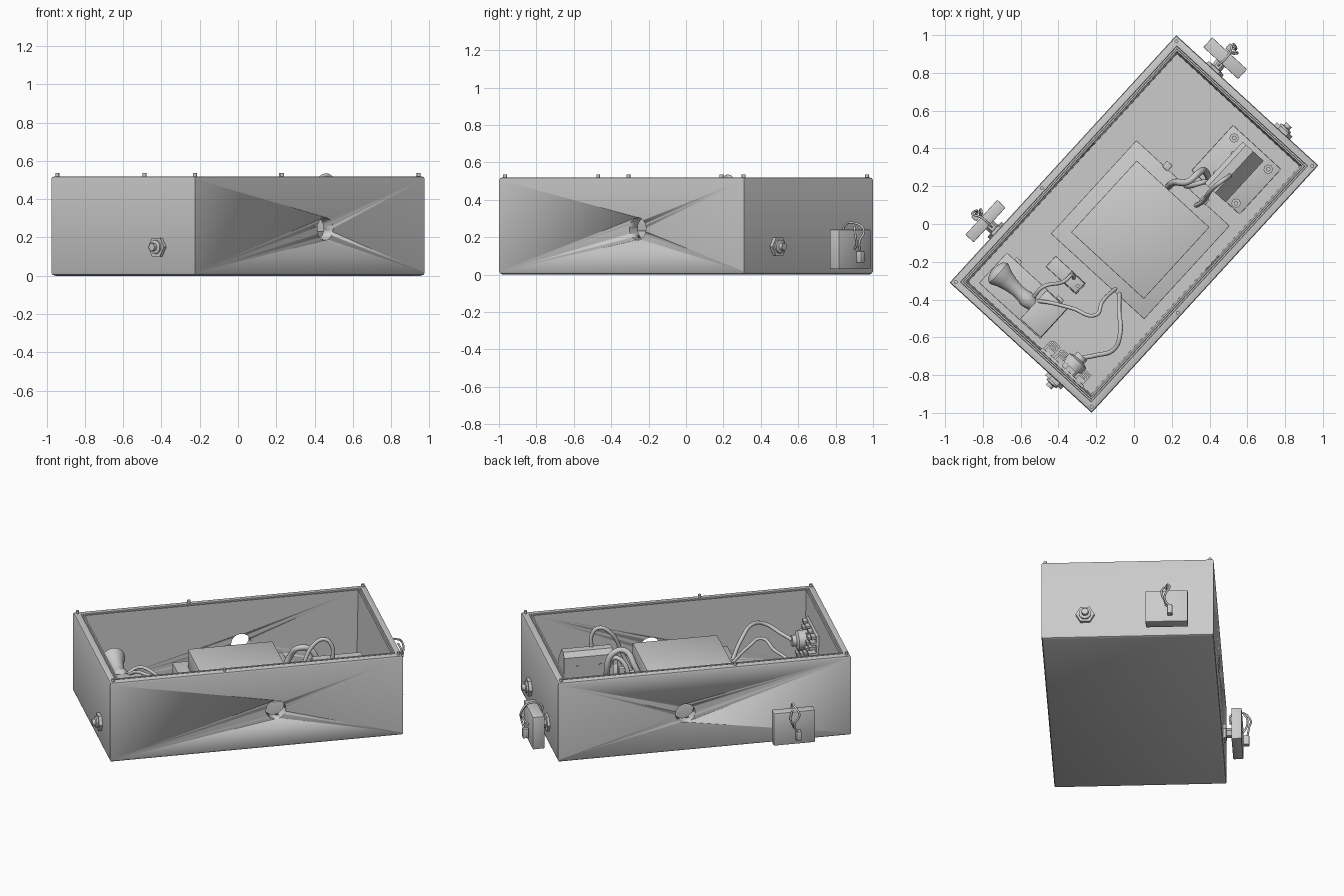
import bpy, bmesh, math
from mathutils import Matrix, Vector

if "Cube" in bpy.data.objects:
    bpy.data.objects.remove(bpy.data.objects["Cube"])

# Everything is built along the x axis, then turned by this angle at the end
TURN = Matrix.Rotation(math.radians(47.5), 4, 'Z')
HL, HW = 0.888, 0.51
parts = []


def finish(name, bm, smooth=True):
    bmesh.ops.recalc_face_normals(bm, faces=bm.faces)
    me = bpy.data.meshes.new(name)
    bm.to_mesh(me)
    bm.free()
    ob = bpy.data.objects.new(name, me)
    bpy.context.collection.objects.link(ob)
    if smooth:
        bpy.ops.object.select_all(action='DESELECT')
        bpy.context.view_layer.objects.active = ob
        ob.select_set(True)
        bpy.ops.object.shade_smooth_by_angle(angle=math.radians(35))
    parts.append(ob)
    return ob


def box(name, x, y, z, bevel=0.004):
    bm = bmesh.new()
    size = Vector((x[1] - x[0], y[1] - y[0], z[1] - z[0]))
    mid = Vector((x[0] + x[1], y[0] + y[1], z[0] + z[1])) / 2
    bmesh.ops.create_cube(bm, size=1, matrix=Matrix.Translation(mid) @ Matrix.Diagonal((*size, 1)))
    if bevel:
        bmesh.ops.bevel(bm, geom=bm.edges[:], offset=bevel, segments=2, affect='EDGES', profile=0.5)
    return finish(name, bm)


def lathe(name, start, axis, profile, sides=32):
    """Profile of (radius, distance along axis)."""
    bm = bmesh.new()
    m = Matrix.Translation(start) @ Vector(axis).to_track_quat('Z', 'Y').to_matrix().to_4x4()
    rings = [[bm.verts.new(m @ Vector((r * math.cos(2 * math.pi * i / sides),
                                       r * math.sin(2 * math.pi * i / sides), d)))
              for i in range(sides)] for r, d in profile]
    for a, b in zip(rings, rings[1:]):
        for i in range(sides):
            bm.faces.new((a[i], a[(i + 1) % sides], b[(i + 1) % sides], b[i]))
    bm.faces.new(rings[0])
    bm.faces.new(rings[-1])
    return finish(name, bm)


def rod(name, start, axis, r, length, sides=32):
    return lathe(name, start, axis, [(r, 0), (r, length)], sides)


def cable(name, pts, r=0.011):
    cu = bpy.data.curves.new(name, 'CURVE')
    cu.dimensions = '3D'
    cu.bevel_depth, cu.bevel_resolution, cu.resolution_u = r, 3, 8
    cu.use_fill_caps = True
    sp = cu.splines.new('BEZIER')
    sp.bezier_points.add(len(pts) - 1)
    for bp, p in zip(sp.bezier_points, pts):
        bp.co = p
        bp.handle_left_type = bp.handle_right_type = 'AUTO'
    ob = bpy.data.objects.new(name, cu)
    bpy.context.collection.objects.link(ob)
    parts.append(ob)


# Open enclosure: rectangular loops of (inset, z) from underside, over the rim, to the floor
bm = bmesh.new()
loops = []
for d, z in [(0.015, 0.0), (0.004, 0.006), (0, 0.016), (0, 0.506), (0.004, 0.516), (0.014, 0.52),
             (0.04, 0.52), (0.042, 0.505), (0.05, 0.505), (0.052, 0.518), (0.06, 0.518), (0.07, 0.05)]:
    a, b = HL - d, HW - d
    loops.append([bm.verts.new((sx * a, sy * b, z)) for sx, sy in ((-1, -1), (1, -1), (1, 1), (-1, 1))])
for p, q in zip(loops, loops[1:]):
    for i in range(4):
        bm.faces.new((p[i], p[(i + 1) % 4], q[(i + 1) % 4], q[i]))
bm.faces.new(loops[0])
bm.faces.new(loops[-1])
shell = finish("enclosure", bm)

# Round window through both long walls
cutter = rod("window_cutter", (0.117, -0.7, 0.245), (0, 1, 0), 0.06, 1.4, 48)
cutter.hide_render = True
mod = shell.modifiers.new("windows", 'BOOLEAN')
mod.operation, mod.object, mod.solver = 'DIFFERENCE', cutter, 'EXACT'
bpy.ops.object.select_all(action='DESELECT')
bpy.context.view_layer.objects.active = shell
shell.select_set(True)
bpy.ops.object.modifier_apply(modifier="windows")
parts.remove(cutter)
bpy.data.objects.remove(cutter)

# Rim screws
for x, y in [(0.865, 0.488), (-0.19, 0.488)] + [(-0.865, 0.488)]:
    for s in (-1, 1):
        rod("rim_screw", (x, s * y, 0.5), (0, 0, 1), 0.01, 0.036, 16)

# Hex cable glands on both ends
for s in (-1, 1):
    rod("gland_nut", (s * 0.88, -0.25, 0.15), (s, 0, 0), 0.056, 0.028, 6)
    lathe("gland_bolt", (s * 0.90, -0.25, 0.15), (s, 0, 0),
          [(0.036, 0), (0.036, 0.018), (0.02, 0.022), (0.02, 0.042)], 24)


# Outside sensor boxes: out = outward direction, built from a point on the wall
def sensor(name, wall, out, thick):
    w, o = Vector(wall), Vector(out)
    side = Vector((-o.y, o.x, 0))

    def block(part, n, t, z, bevel=0.004):
        p, q = w + o * n[0] + side * t[0], w + o * n[1] + side * t[1]
        box(name + part, sorted((p.x, q.x)), sorted((p.y, q.y)), z, bevel)

    def at(n, t, z):
        return w + o * n + side * t + Vector((0, 0, z))
    block("_box", (0.05, 0.05 + thick), (-0.125, 0.125), (0.03, 0.24))
    lathe(name + "_mount", at(-0.01, 0, 0.14), out, [(0.055, 0), (0.055, 0.025), (0.03, 0.027), (0.03, 0.065)], 6)
    f = 0.05 + thick
    cable(name + "_lead", [at(0.04, 0, 0.2), at(0.04, 0.0, 0.255), at(f, 0, 0.275), at(f + 0.045, 0.02, 0.24),
                           at(f + 0.04, -0.01, 0.17), at(f + 0.025, 0.02, 0.11)], 0.006)
    cable(name + "_lead_loop", [at(f - 0.01, 0, 0.13), at(f + 0.02, -0.01, 0.16), at(f + 0.03, -0.03, 0.21),
                                at(f + 0.01, -0.015, 0.255)], 0.006)
    block("_plug", (f + 0.005, f + 0.04), (0.005, 0.035), (0.065, 0.125), 0.003)


sensor("end_sensor", (HL, 0.237, 0), (1, 0, 0), 0.07)
sensor("side_sensor", (-0.52, HW, 0), (0, 1, 0), 0.06)

# Central battery on its stepped base
box("battery_base", (-0.335, 0.335), (-0.38, 0.29), (0.045, 0.235))
box("battery", (-0.257, 0.257), (-0.306, 0.216), (0.22, 0.348))
for y in (0.077, -0.19):
    box("battery_terminal", (0.325, 0.365), (y - 0.02, y + 0.02), (0.19, 0.25))

# Pump plate, its three nuts and chamfered housing
box("pump_plate", (0.415, 0.74), (-0.378, -0.033), (0.045, 0.075))
for x, y in ((0.694, -0.083), (0.694, -0.328), (0.446, -0.324)):
    rod("plate_nut", (x, y, 0.07), (0, 0, 1), 0.025, 0.022, 8)
    rod("plate_stud", (x, y, 0.07), (0, 0, 1), 0.012, 0.035, 12)
bm = bmesh.new()
prof = [(-0.13, 0.07), (-0.13, 0.37), (-0.155, 0.4), (-0.205, 0.4), (-0.28, 0.31), (-0.28, 0.07)]
face = bm.faces.new([bm.verts.new((0.412, y, z)) for y, z in prof])
ext = bmesh.ops.extrude_face_region(bm, geom=[face])
bmesh.ops.translate(bm, vec=(0.298, 0, 0), verts=[v for v in ext["geom"] if isinstance(v, bmesh.types.BMVert)])
bm.faces.new([v for v in reversed([min(bm.verts, key=lambda w: (w.co - Vector((0.412, y, z))).length)
                                   for y, z in prof])]) if not face.is_valid else None
finish("pump_housing", bm)
for x in (0.49, 0.63):
    rod("housing_screw", (x, -0.135, 0.31), (0, 1, 0), 0.009, 0.012, 12)

# Lamp plate, socket block and flared lamp
box("lamp_plate", (-0.784, -0.566), (-0.045, 0.394), (0.045, 0.1))
box("socket_block", (-0.777, -0.57), (-0.042, 0.105), (0.09, 0.28))
lathe("lamp", (-0.677, 0.095, 0.245), (0, 1, 0.08),
      [(0.03, 0), (0.04, 0.03), (0.045, 0.06), (0.038, 0.08), (0.035, 0.12), (0.042, 0.17), (0.055, 0.215),
       (0.07, 0.25), (0.071, 0.262), (0.058, 0.28), (0.03, 0.292), (0.005, 0.295)])
for y in (0.02, 0.32):
    box("plate_tab", (-0.57, -0.548), (y - 0.02, y + 0.02), (0.05, 0.085), 0.002)

# Small relay on a bracket
box("relay_bracket", (-0.482, -0.405), (-0.025, 0.191), (0.045, 0.08))
box("relay", (-0.478, -0.408), (-0.02, 0.075), (0.07, 0.17))
rod("relay_stud", (-0.443, 0.0, 0.165), (0, 0, 1), 0.01, 0.02, 12)

# Finned vent on the inside of the end wall, with hub
box("vent_plate", (-0.83, -0.81), (-0.385, -0.085), (0.14, 0.38), 0.002)
for i in range(7):
    z = 0.15 + i * 0.034
    for j in range(4):
        y = -0.375 + j * 0.074 + 0.012 * (i % 2)
        d = 0.025 + 0.007 * (6 - i)
        box("vent_fin", (-0.815, -0.81 + d), (y, y + 0.05), (z, z + 0.018), 0)
lathe("vent_hub", (-0.81, -0.27, 0.28), (1, 0, 0), [(0.06, 0), (0.06, 0.075), (0.035, 0.085), (0.035, 0.11)], 24)

# Internal wiring
cable("pump_lead", [(0.529, -0.2, 0.39), (0.525, -0.2, 0.48), (0.485, -0.19, 0.522), (0.42, -0.18, 0.49),
                    (0.34, -0.19, 0.33), (0.29, -0.175, 0.22)], 0.012)
cable("battery_lead", [(0.27, 0.0, 0.23), (0.31, -0.01, 0.34), (0.36, -0.06, 0.42), (0.43, -0.07, 0.40),
                       (0.46, -0.09, 0.28), (0.44, -0.14, 0.2)], 0.018)
cable("pump_return", [(0.33, -0.06, 0.2), (0.36, -0.09, 0.33), (0.41, -0.12, 0.35), (0.43, -0.15, 0.25)], 0.014)
cable("vent_lead", [(-0.71, -0.275, 0.28), (-0.65, -0.32, 0.31), (-0.56, -0.37, 0.36), (-0.48, -0.34, 0.38),
                    (-0.39, -0.25, 0.33), (-0.32, -0.19, 0.22)], 0.012)
cable("lamp_lead", [(-0.66, 0.12, 0.25), (-0.61, 0.05, 0.31), (-0.55, -0.06, 0.33), (-0.49, -0.177, 0.36),
                    (-0.42, -0.155, 0.33), (-0.31, -0.16, 0.22)], 0.01)
cable("relay_lead", [(-0.65, 0.13, 0.26), (-0.57, 0.13, 0.3), (-0.48, 0.07, 0.27), (-0.42, 0.06, 0.22),
                     (-0.43, 0.035, 0.15)], 0.01)

# Turn the whole assembly
for ob in parts:
    ob.matrix_basis = TURN @ ob.matrix_basis
